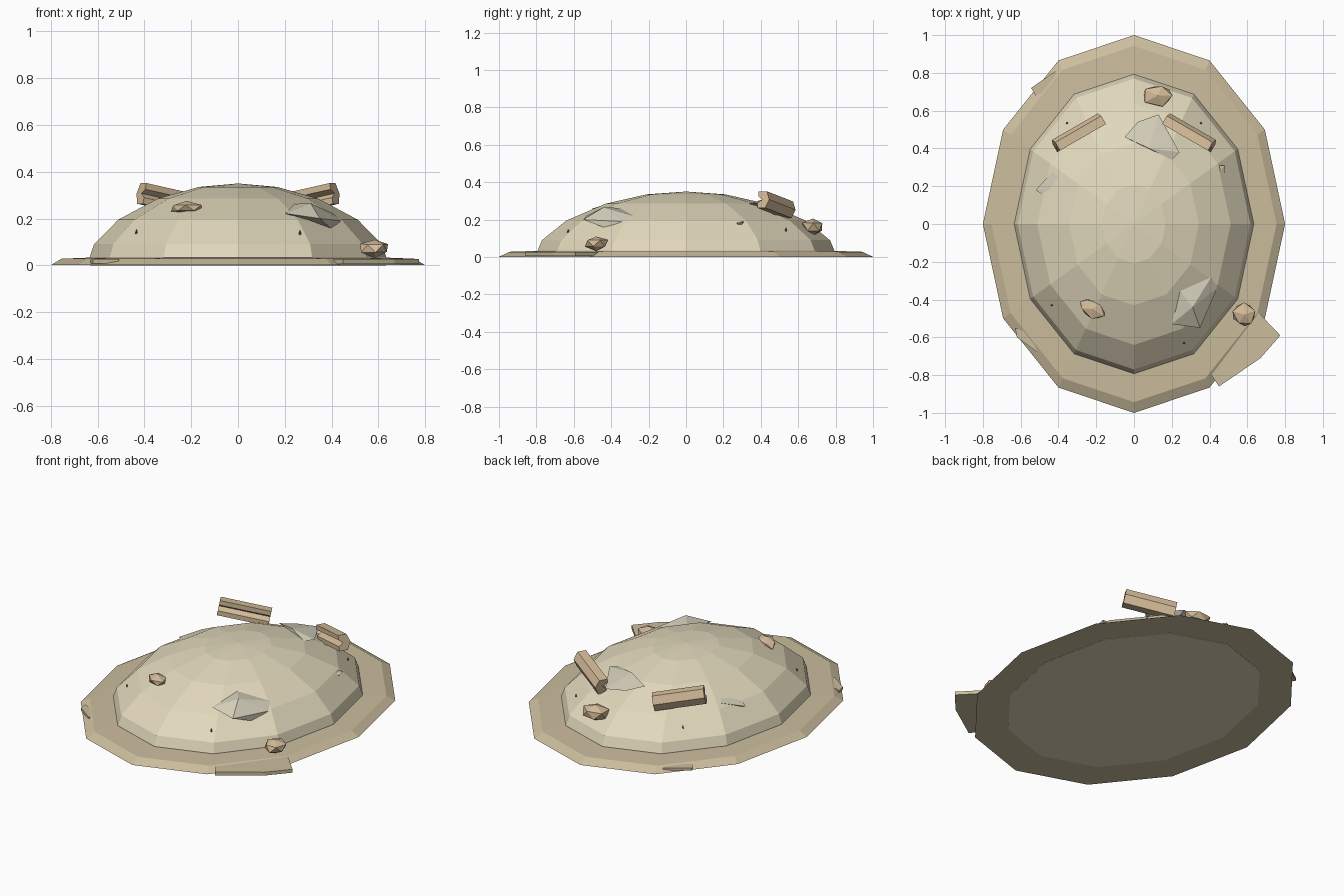
import bpy, bmesh, math, random
from mathutils import Vector, Matrix

if "Cube" in bpy.data.objects:
    bpy.data.objects.remove(bpy.data.objects["Cube"])

random.seed(4)


def material(name, rgb):
    m = bpy.data.materials.new(name)
    m.diffuse_color = (*rgb, 1)
    m.use_nodes = True
    m.node_tree.nodes["Principled BSDF"].inputs["Base Color"].default_value = m.diffuse_color
    return m


SAND = material("pale_sand", (0.76, 0.69, 0.50))
EARTH = material("packed_earth", (0.60, 0.51, 0.34))
STONE = material("tan_stone", (0.66, 0.50, 0.32))
SLATE = material("grey_shard", (0.66, 0.62, 0.49))
DARK = material("dark_stone", (0.22, 0.16, 0.10))


def finish(name, bm, mat):
    bmesh.ops.recalc_face_normals(bm, faces=bm.faces[:])
    me = bpy.data.meshes.new(name)
    bm.to_mesh(me)
    bm.free()
    me.materials.append(mat)
    ob = bpy.data.objects.new(name, me)
    bpy.context.collection.objects.link(ob)
    return ob


def lathe(name, profile, mat, sides=12, squash=0.8):
    """Oval 12-sided solid from (radius, z) rings, capped at both ends."""
    bm = bmesh.new()
    rings = []
    for r, z in profile:
        rings.append([bm.verts.new((squash * r * math.cos(a), r * math.sin(a), z))
                      for a in (i * math.tau / sides for i in range(sides))])
    for lo, hi in zip(rings, rings[1:]):
        for i in range(sides):
            j = (i + 1) % sides
            bm.faces.new((lo[i], lo[j], hi[j], hi[i]))
    bm.faces.new(rings[0])
    bm.faces.new(rings[-1])
    bmesh.ops.remove_doubles(bm, verts=bm.verts[:], dist=1e-4)
    return finish(name, bm, mat)


def hull(name, pts, mat):
    """Angular solid around a few points."""
    bm = bmesh.new()
    for p in pts:
        bm.verts.new(p)
    out = bmesh.ops.convex_hull(bm, input=bm.verts[:])
    loose = [v for v in bm.verts if not v.link_faces]
    bmesh.ops.delete(bm, geom=loose, context='VERTS')
    return finish(name, bm, mat)


def slab(name, outline, z0, z1, mat):
    """Flat stone plate from a plan outline."""
    return hull(name, [(x, y, z) for x, y in outline for z in (z0, z1)], mat)


def rock(name, loc, size, turn):
    """Chunky low-poly pebble."""
    bm = bmesh.new()
    bmesh.ops.create_icosphere(bm, subdivisions=1, radius=0.5)
    for v in bm.verts:
        v.co *= random.uniform(0.9, 1.15)
    m = (Matrix.Translation(loc) @ Matrix.Rotation(math.radians(turn), 4, 'Z')
         @ Matrix.Diagonal((*size, 1)))
    bm.transform(m)
    return finish(name, bm, STONE)


# Main mound: skirt and dome
lathe("ground_skirt", [(1.0, 0.001), (0.943, 0.028), (0.76, 0.034)], EARTH)
lathe("dome", [(0.79, 0), (0.793, 0.035), (0.77, 0.09), (0.64, 0.195),
               (0.43, 0.285), (0.21, 0.335), (0.0001, 0.35)], SAND)

# Brow bars: V-notched section, extruded and mirrored left to right
SECTION = [(-0.035, 0.045), (0.015, 0.045), (0.035, 0.0), (0.015, -0.045),
           (-0.035, -0.045), (-0.035, -0.018), (-0.008, 0.0), (-0.035, 0.018)]
for side, label in ((1, "right"), (-1, "left")):
    bm = bmesh.new()
    inner = [bm.verts.new((-0.143, y, z)) for y, z in SECTION]
    outer = [bm.verts.new((0.143, y, z)) for y, z in SECTION]
    n = len(SECTION)
    for i in range(n):
        bm.faces.new((inner[i], inner[(i + 1) % n], outer[(i + 1) % n], outer[i]))
    bm.faces.new(inner)
    bm.faces.new(outer)
    bm.transform(Matrix.Translation((0.295, 0.485, 0.28))
                 @ Matrix.Rotation(math.radians(-30), 4, 'Z')
                 @ Matrix.Rotation(math.radians(-11), 4, 'Y'))
    bm.transform(Matrix.Diagonal((side, 1, 1, 1)))
    finish("brow_bar_" + label, bm, STONE)

# Pebbles
rock("pebble_back", (0.125, 0.68, 0.16), (0.17, 0.12, 0.095), 0)
rock("pebble_front", (-0.22, -0.45, 0.245), (0.15, 0.10, 0.055), -30)
rock("pebble_side", (0.585, -0.48, 0.073), (0.13, 0.13, 0.075), 20)

# Angular shards half sunk in the dome
hull("shard_front", [(0.2, -0.53, 0.222), (0.24, -0.35, 0.262), (0.31, -0.44, 0.266),
                     (0.41, -0.28, 0.22), (0.44, -0.34, 0.19), (0.35, -0.55, 0.20),
                     (0.40, -0.43, 0.155)], SLATE)
hull("shard_back", [(-0.05, 0.46, 0.28), (0.02, 0.54, 0.265), (0.13, 0.58, 0.262),
                    (0.24, 0.38, 0.29), (0.20, 0.34, 0.285), (0.08, 0.40, 0.305),
                    (0.12, 0.47, 0.22)], SLATE)
hull("shard_left", [(-0.52, 0.18, 0.178), (-0.43, 0.28, 0.212), (-0.42, 0.11, 0.215),
                    (-0.36, 0.20, 0.245), (-0.44, 0.19, 0.16)], SLATE)
hull("chip_right", [(0.44, 0.31, 0.19), (0.48, 0.31, 0.188), (0.48, 0.27, 0.18),
                    (0.45, 0.27, 0.19), (0.465, 0.29, 0.165)], STONE)

# Flat plates breaking the skirt edge
slab("plate_front_right", [(0.66, -0.47), (0.775, -0.59), (0.67, -0.71),
                           (0.45, -0.86), (0.41, -0.80)], 0.006, 0.026, EARTH)
slab("plate_front_left", [(-0.63, -0.55), (-0.62, -0.60), (-0.51, -0.68),
                          (-0.55, -0.58)], 0.008, 0.024, EARTH)
slab("plate_back_left", [(-0.545, 0.72), (-0.52, 0.68), (-0.40, 0.74),
                         (-0.415, 0.81)], 0.006, 0.022, EARTH)

# Tiny dark spikes
for i, (x, y, z) in enumerate([(-0.355, 0.535, 0.145), (0.355, 0.535, 0.145),
                               (-0.435, -0.43, 0.142), (0.265, -0.63, 0.138)]):
    hull("spike_%d" % (i + 1), [(x - 0.006, y, z - 0.004), (x + 0.006, y, z - 0.004),
                                (x, y - 0.007, z - 0.004), (x, y + 0.007, z - 0.004),
                                (x, y, z + 0.014), (x, y, z - 0.01)], DARK)
